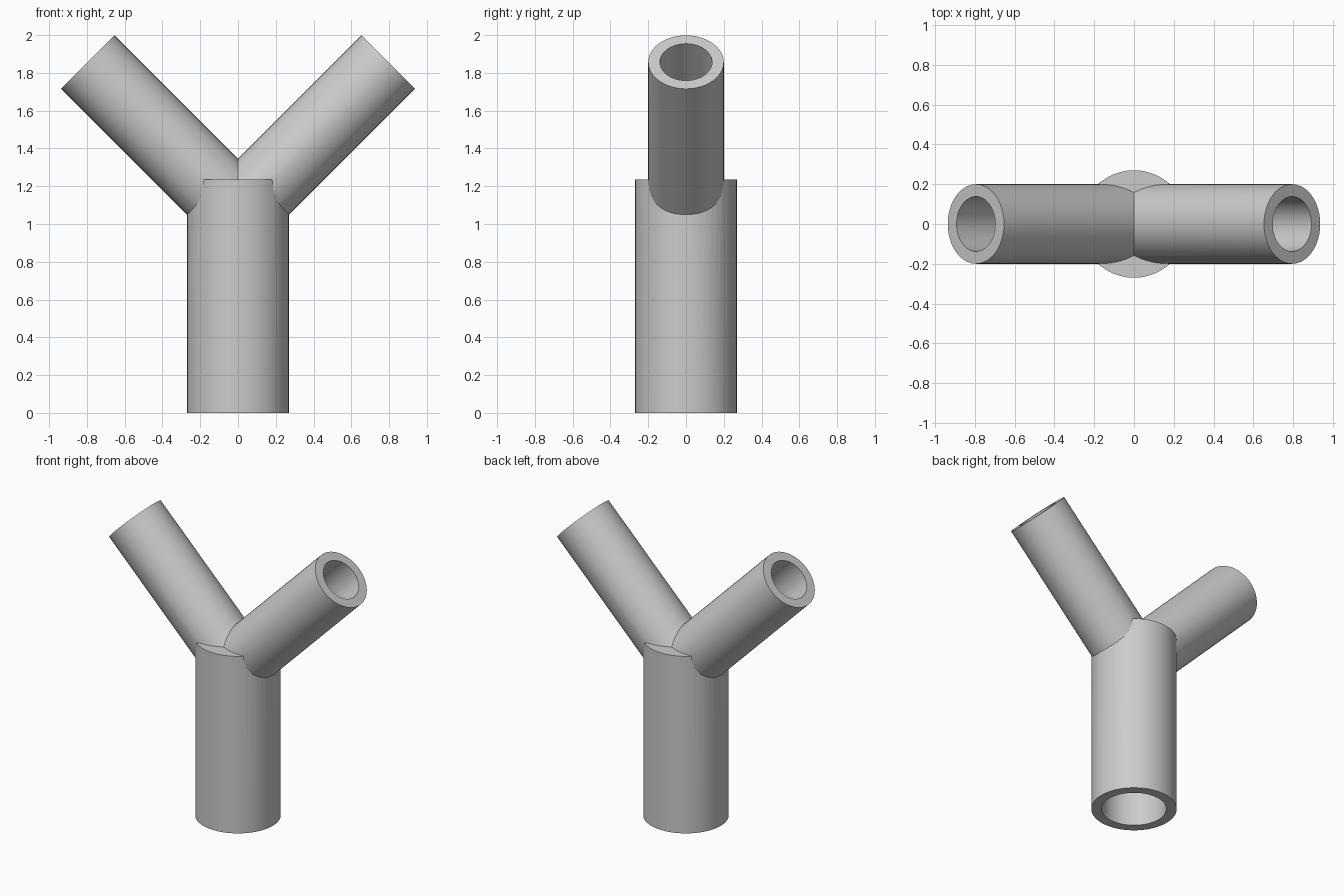
import bpy
from math import radians, sqrt
from mathutils import Vector

old = bpy.data.objects.get("Cube")
if old:
    bpy.data.objects.remove(old, do_unlink=True)

grey = bpy.data.materials.new("plain grey")
grey.use_nodes = True
colour = (0.6, 0.6, 0.6, 1)
grey.diffuse_color = colour
grey.node_tree.nodes["Principled BSDF"].inputs["Base Color"].default_value = colour

JOINT = Vector((0, 0, 1.062))       # where the three pipe axes meet
ARM = 0.795 * sqrt(2)               # branch length along its axis
TRUNK_TOP = 1.235


def rod(name, radius, start, end):
    """Solid cylinder running from start to end."""
    start, end = Vector(start), Vector(end)
    axis = end - start
    bpy.ops.mesh.primitive_cylinder_add(
        vertices=48, radius=radius, depth=axis.length,
        location=(start + end) / 2,
        rotation=axis.to_track_quat('Z', 'Y').to_euler())
    obj = bpy.context.object
    obj.name = name
    obj.data.materials.append(grey)
    return obj


def combine(target, tool, operation):
    """Apply a boolean and discard the tool."""
    mod = target.modifiers.new(operation.lower(), 'BOOLEAN')
    mod.operation, mod.solver, mod.object = operation, 'EXACT', tool
    bpy.context.view_layer.objects.active = target
    bpy.ops.object.modifier_apply(modifier=mod.name)
    bpy.data.objects.remove(tool, do_unlink=True)


def branch(name, radius, side, length):
    direction = Vector((side, 0, 1)).normalized()
    return rod(name, radius, JOINT, JOINT + direction * length)


# Outer shell: upright trunk with two slanted branches
fitting = rod("y_pipe_fitting", 0.27, (0, 0, 0), (0, 0, TRUNK_TOP))
for side in (-1, 1):
    combine(fitting, branch("branch", 0.2, side, ARM), 'UNION')

# Hollow bores meeting at the joint
combine(fitting, rod("trunk_bore", 0.205, (0, 0, -0.1), JOINT), 'DIFFERENCE')
for side in (-1, 1):
    combine(fitting, branch("branch_bore", 0.138, side, ARM + 0.1), 'DIFFERENCE')

# Smooth walls with crisp rims and seams
bpy.ops.object.select_all(action='DESELECT')
fitting.select_set(True)
bpy.context.view_layer.objects.active = fitting
bpy.ops.object.shade_smooth_by_angle(angle=radians(30))
